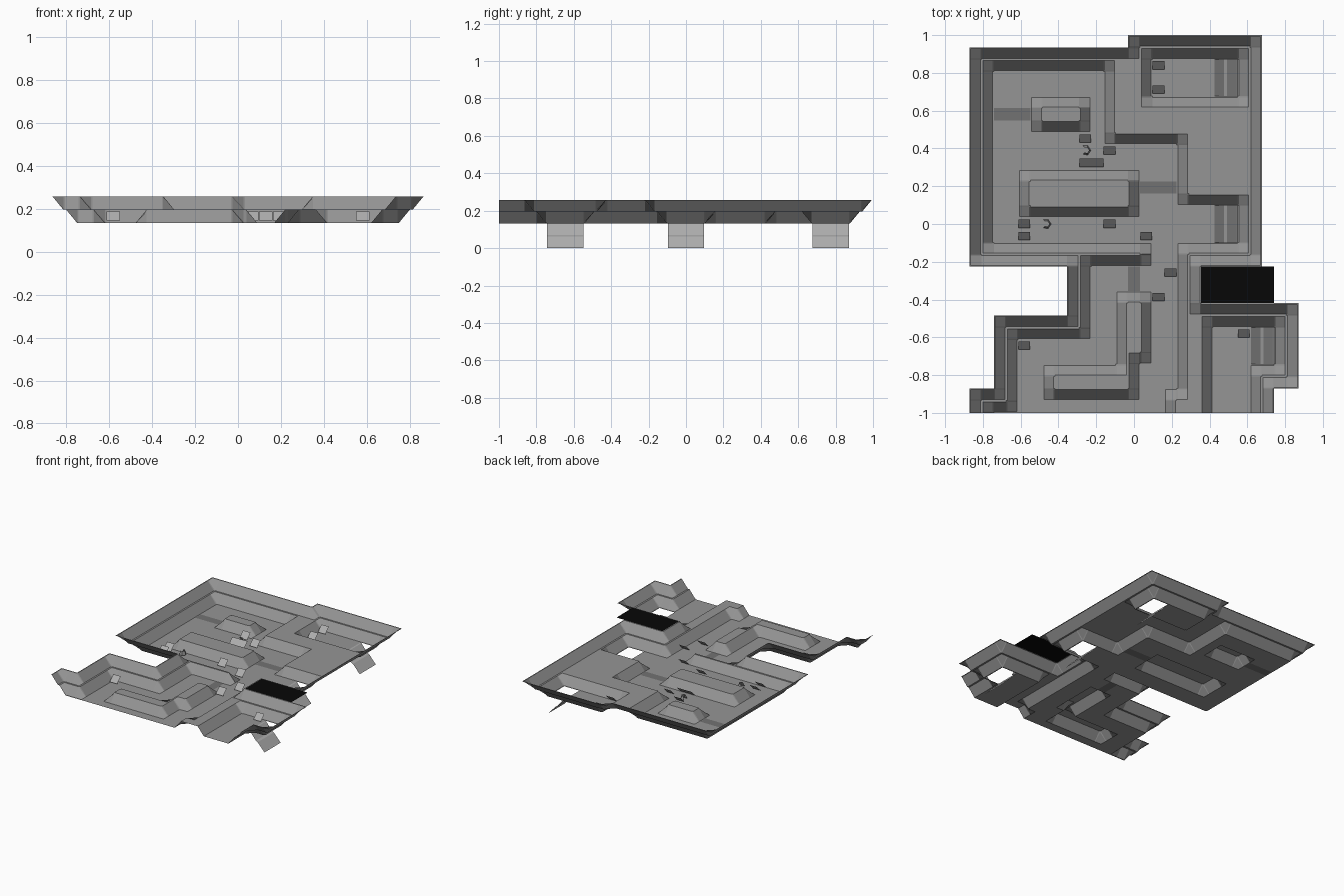
import bpy, bmesh

if "Cube" in bpy.data.objects:
    bpy.data.objects.remove(bpy.data.objects["Cube"])

T = 1 / 15.5              # tile size
Z0, STEP = 0.133, 0.0625  # lower floor height, rise per level


def X(i):
    return (i - 13.5) * T


def Y(j):
    return (j - 15.5) * T


def material(name, v):
    m = bpy.data.materials.new(name)
    m.diffuse_color = (v, v, v, 1)
    m.use_nodes = True
    m.node_tree.nodes["Principled BSDF"].inputs["Base Color"].default_value = m.diffuse_color
    return m


STONE = material("grey stone", 0.30)
PATH = material("dark grey path", 0.17)
PALE = material("light grey", 0.42)
BLACK = material("black", 0.002)


def make(name, bm, *mats):
    me = bpy.data.meshes.new(name)
    bm.to_mesh(me)
    bm.free()
    for m in mats:
        me.materials.append(m)
    ob = bpy.data.objects.new(name, me)
    bpy.context.collection.objects.link(ob)
    return ob


# Tile rectangles (x0, x1, y0, y1) that make up the ground outline
OUTLINE = [(0, 24, 12, 30), (13, 24, 30, 31), (8, 19, 0, 12), (2, 25, 0, 8),
           (0, 2, 0, 2), (19, 27, 2, 9)]
# Corner rectangles at each height, painted in order over the rim at level 2
LEVELS = [
    (1, [(1, 23, 13, 29), (14, 23, 29, 30), (9, 18, 0, 13), (3, 18, 0, 7),
         (1, 3, 0, 1), (18, 26, 3, 8), (18, 24, 0, 3)]),          # raised ledges
    (0, [(2, 11, 14, 28), (2, 17, 14, 22), (2, 22, 14, 17), (15, 22, 26, 29),
         (15, 17, 2, 14), (10, 17, 2, 12), (4, 17, 2, 6), (2, 16, 0, 0),
         (4, 16, 0, 2), (20, 25, 4, 7), (20, 23, 0, 7)]),         # lower floors
    (1, [(6, 9, 24, 25), (5, 13, 17, 19), (13, 14, 5, 9),
         (7, 13, 2, 3), (13, 13, 2, 9)]),                         # raised blocks
]
CHUTES = [(20, 22, 26, 29), (20, 22, 14, 17), (23, 25, 4, 7)]
PATHS = [(2, 5, 24, 25), (14, 17, 18, 19), (13, 14, 10, 12)]


def in_cells(rects, i, j):
    return any(a <= i < b and c <= j < d for a, b, c, d in rects)


def level(i, j):
    h = 2
    for value, rects in LEVELS:
        if any(a <= i <= b and c <= j <= d for a, b, c, d in rects):
            h = value
    return h


# Ground: one sloped surface, each tile split so slopes meet narrow flat lips
CUTS = (0, 0.1, 0.9, 1)
bm = bmesh.new()
for i in range(27):
    for j in range(31):
        if not in_cells(OUTLINE, i, j) or in_cells(CHUTES, i, j):
            continue
        corner = [[level(i + a, j + b) for b in (0, 1)] for a in (0, 1)]
        flat = len(set(corner[0] + corner[1])) == 1
        cuts = (0, 1) if flat else CUTS

        def point(u, v):
            h = (corner[0][0] * (1 - u) * (1 - v) + corner[1][0] * u * (1 - v)
                 + corner[0][1] * (1 - u) * v + corner[1][1] * u * v)
            base = min(2, int(h))
            f = min(1, max(0, (h - base - 0.1) / 0.8))
            return bm.verts.new((X(i + u), Y(j + v), Z0 + STEP * (base + f)))

        for u0, u1 in zip(cuts, cuts[1:]):
            for v0, v1 in zip(cuts, cuts[1:]):
                f = bm.faces.new([point(u0, v0), point(u1, v0),
                                  point(u1, v1), point(u0, v1)])
                f.material_index = int(in_cells(PATHS, i, j))
bmesh.ops.remove_doubles(bm, verts=bm.verts, dist=0.0005)
make("ground", bm, STONE, PATH)

# Chutes leading down and out below the floor
for k, (a, b, c, d) in enumerate(CHUTES):
    bm = bmesh.new()
    profile = [(0, 1), (0.06, 0.97), (0.44, 0.53), (0.56, 0.47), (0.94, 0.06), (1, 0)]
    rows = [[bm.verts.new((X(a) + s * 2 * T, Y(y), Z0 * h)) for y in (c, d)]
            for s, h in profile]
    for p, q in zip(rows, rows[1:]):
        bm.faces.new((p[0], q[0], q[1], p[1]))
    make(f"chute_{k + 1}", bm, PALE)

# Small panels leaning back on the floor: centre x, centre y, width in tiles
PANELS = [(2, 9.5, 1), (2, 11.5, 1), (-4, 7, 1), (-2, 6, 1), (-3.5, 5, 2),
          (-9, 0, 1), (-9, -1, 1), (-2, 0, 1), (1, -1, 1), (3, -4, 1),
          (2, -6, 1), (9, -9, 1), (-9, -10, 1)]
PANELS[0], PANELS[1] = (2, 13, 1), (2, 11, 1)
bm = bmesh.new()
for x, y, w in PANELS:
    hw = w * T / 2 - 0.001
    lo, hi = y * T - 0.02, y * T + 0.023
    bm.faces.new([bm.verts.new(p) for p in (
        (x * T - hw, lo, 0.145), (x * T + hw, lo, 0.145),
        (x * T + hw, hi, 0.187), (x * T - hw, hi, 0.187))])
make("leaning_panels", bm, PALE)

# Two tiny curved markers
for k, (x, y) in enumerate([(-0.25, 0.39), (-0.46, 0.0)]):
    bm = bmesh.new()
    arc = [(-0.02, 0.025), (0.005, 0.025), (0.022, 0.0), (0.005, -0.025), (-0.02, -0.02)]
    low = [bm.verts.new((x + p, y + q, 0.14)) for p, q in arc]
    top = [bm.verts.new((x + p * 0.6, y + q * 0.6, 0.17)) for p, q in arc]
    for n in range(4):
        bm.faces.new((low[n + 1], low[n], top[n], top[n + 1]))
    make(f"marker_{k + 1}", bm, STONE)

# Black cover over the gap at rim height
bm = bmesh.new()
bm.faces.new([bm.verts.new((X(i), Y(j), Z0 + 2 * STEP))
              for i, j in ((19, 9), (25, 9), (25, 12), (19, 12))])
make("black_cover", bm, BLACK)
